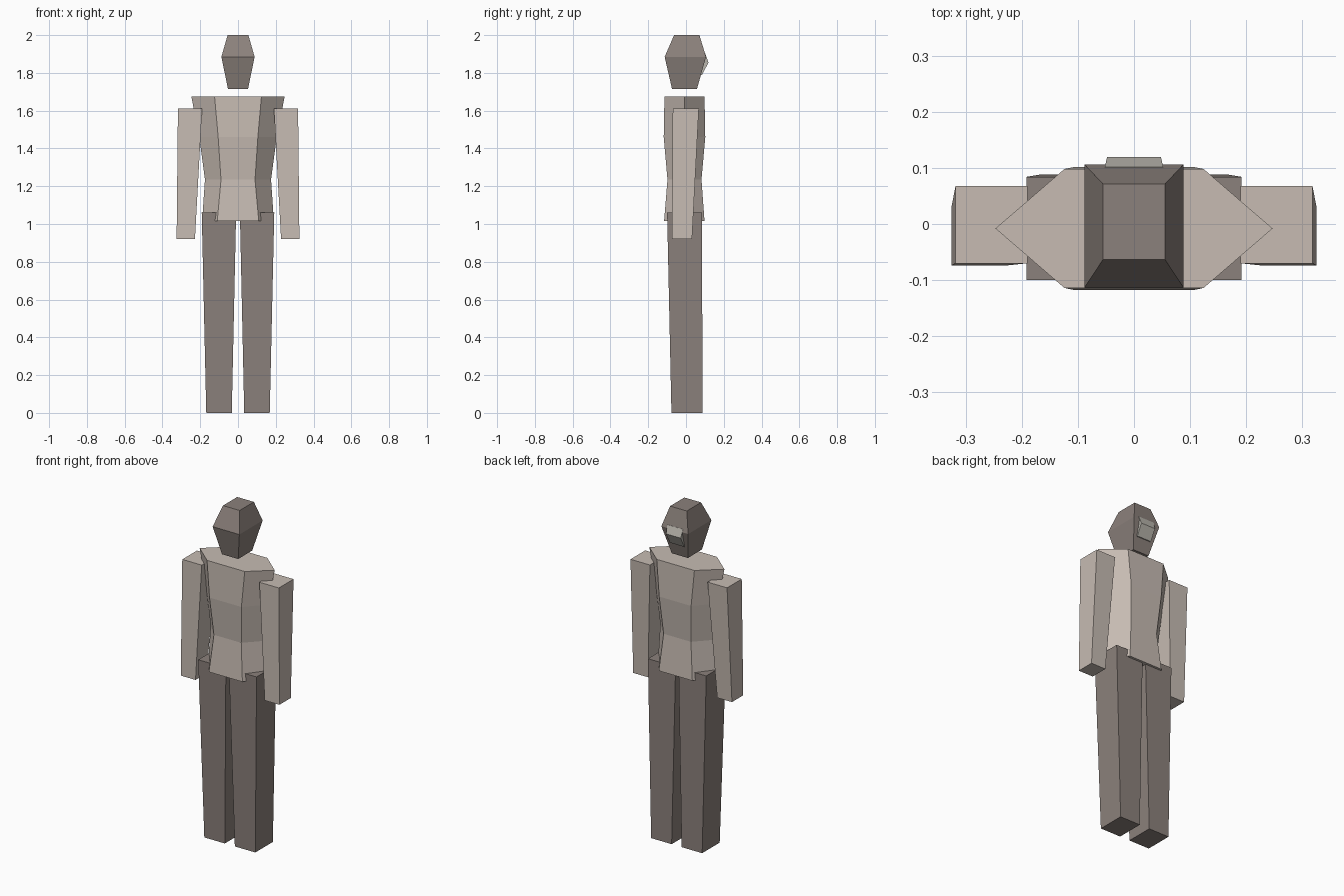
import bpy

cube = bpy.data.objects.get("Cube")
if cube:
    bpy.data.objects.remove(cube, do_unlink=True)


def material(name, colour):
    mat = bpy.data.materials.new(name)
    mat.use_nodes = True
    mat.diffuse_color = (*colour, 1)
    bsdf = next(n for n in mat.node_tree.nodes if n.type == 'BSDF_PRINCIPLED')
    bsdf.inputs["Base Color"].default_value = (*colour, 1)
    return mat


beige = material("warm beige", (0.57, 0.50, 0.45))
brown = material("grey brown", (0.26, 0.22, 0.20))
stone = material("pale stone", (0.50, 0.48, 0.43))


def loft(name, rings, mat):
    """Join rings of points, listed bottom to top and anticlockwise, with capped ends."""
    n = len(rings[0])
    verts = [p for ring in rings for p in ring]
    faces = [tuple(reversed(range(n))), tuple(range(len(verts) - n, len(verts)))]
    for r in range(len(rings) - 1):
        for i in range(n):
            j = (i + 1) % n
            faces.append((r * n + i, r * n + j, r * n + n + j, r * n + n + i))
    mesh = bpy.data.meshes.new(name)
    mesh.from_pydata(verts, [], faces)
    mesh.materials.append(mat)
    obj = bpy.data.objects.new(name, mesh)
    bpy.context.collection.objects.link(obj)
    return obj


def rect(z, x0, x1, y0, y1):
    return [(x0, y0, z), (x1, y0, z), (x1, y1, z), (x0, y1, z)]


def hexagon(z, inner, outer, y0, y1):
    mid = -0.008
    return [(-inner, y0, z), (inner, y0, z), (outer, mid, z),
            (inner, y1, z), (-inner, y1, z), (-outer, mid, z)]


# Head, floating above the torso
loft("head", [rect(1.715, -0.053, 0.053, -0.074, 0.058),
              rect(1.885, -0.088, 0.088, -0.113, 0.106),
              rect(2.0, -0.055, 0.055, -0.063, 0.071)], brown)

# Small wedge on the back of the head
loft("head_wedge", [rect(1.79, -0.047, 0.047, 0.07, 0.085),
                    rect(1.855, -0.048, 0.048, 0.08, 0.119),
                    rect(1.902, -0.052, 0.052, 0.085, 0.102)], stone)

# Six-sided torso, narrow at the waist
loft("torso", [hexagon(1.015, 0.11, 0.19, -0.116, 0.098),
               hexagon(1.235, 0.09, 0.175, -0.098, 0.082),
               hexagon(1.46, 0.105, 0.205, -0.118, 0.102),
               hexagon(1.675, 0.124, 0.247, -0.114, 0.098)], beige)

# Tapered arms and legs, built on the left and mirrored to the right
limbs = {
    "arm": (rect(0.92, 0.228, 0.325, -0.074, 0.032),
            rect(1.612, 0.19, 0.318, -0.07, 0.068), beige),
    "leg": (rect(0, 0.033, 0.168, -0.077, 0.088),
            rect(1.06, 0.01, 0.192, -0.1, 0.084), brown),
}
for part, (low, high, mat) in limbs.items():
    loft("left_" + part, [low, high], mat)
    flipped = [[(-x, y, z) for x, y, z in reversed(ring)] for ring in (low, high)]
    loft("right_" + part, flipped, mat)
